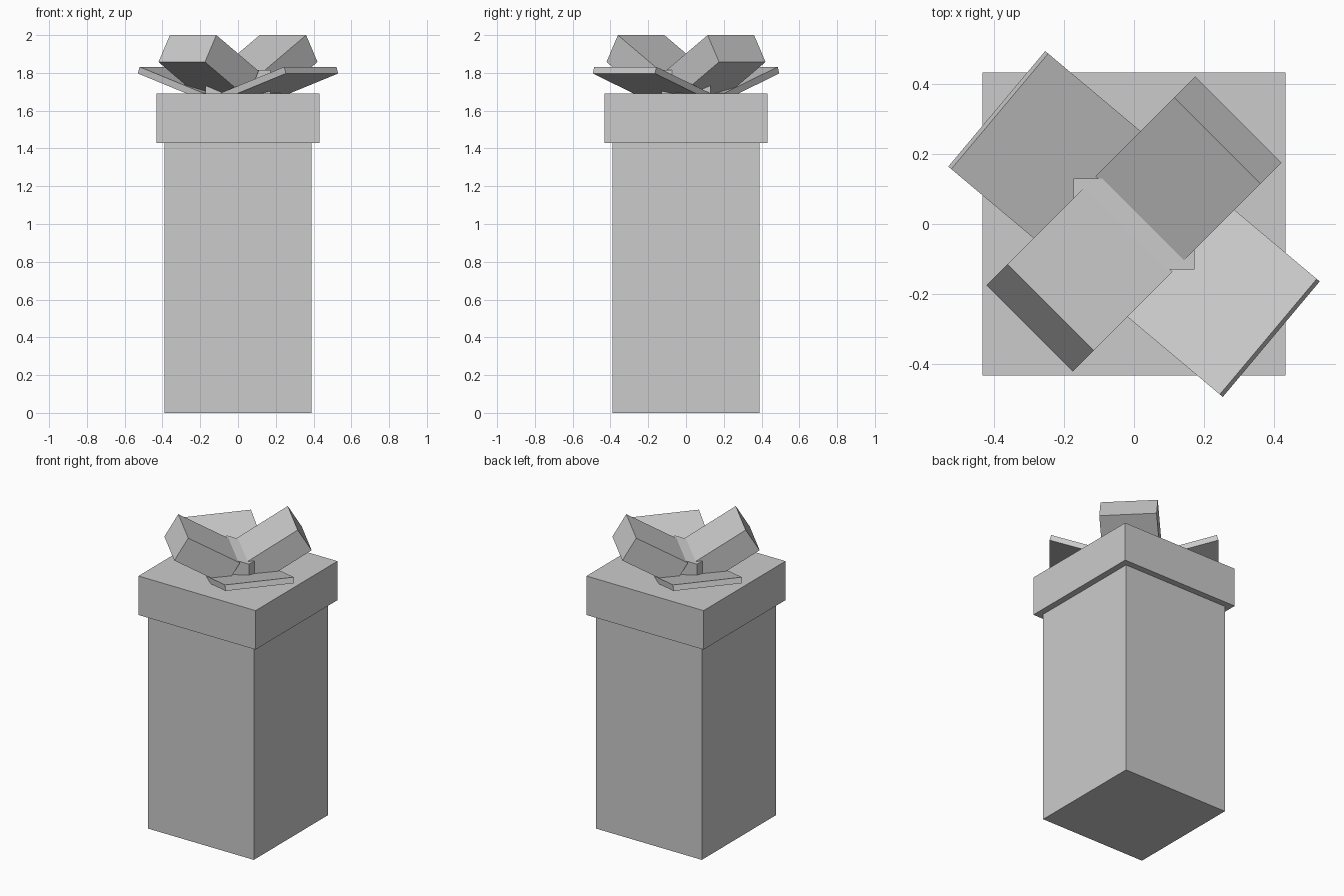
import bpy
import bmesh
from math import radians
from mathutils import Matrix, Vector

default = bpy.data.objects.get("Cube")
if default:
    bpy.data.objects.remove(default, do_unlink=True)

# One plain grey for the whole gift
GREY = (0.6, 0.6, 0.6, 1.0)
grey = bpy.data.materials.new("plain_grey")
grey.use_nodes = True
grey.diffuse_color = GREY
grey.node_tree.nodes["Principled BSDF"].inputs["Base Color"].default_value = GREY


def add_block(name, size, matrix):
    """Flat-sided block of the given size, placed by a matrix."""
    mesh = bpy.data.meshes.new(name)
    bm = bmesh.new()
    bmesh.ops.create_cube(bm, size=1.0, matrix=matrix @ Matrix.Diagonal((*size, 1.0)))
    bm.to_mesh(mesh)
    bm.free()
    mesh.materials.append(grey)
    obj = bpy.data.objects.new(name, mesh)
    bpy.context.collection.objects.link(obj)
    return obj


def upright(name, width, depth, bottom, top):
    centre = Matrix.Translation((0, 0, (bottom + top) / 2))
    return add_block(name, (width, depth, top - bottom), centre)


def bow_piece(name, heading, pitch, tip, size):
    """Tilted slab whose upper outer edge lies at tip = (radius, height)."""
    length, width, thick = size
    place = (Matrix.Rotation(radians(heading), 4, "Z")
             @ Matrix.Translation((tip[0], 0, tip[1]))
             @ Matrix.Rotation(radians(-pitch), 4, "Y")
             @ Matrix.Translation(Vector((-length / 2, 0, -thick / 2))))
    return add_block(name, size, place)


# Box, overhanging lid and the knot of the bow
upright("box", 0.78, 0.78, 0.0, 1.43)
upright("lid", 0.864, 0.864, 1.43, 1.69)
upright("bow_knot", 0.344, 0.26, 1.69, 1.815)

# Opposite pairs of thick loops and thin ribbon ends
for side, turn in (("back", 0), ("front", 180)):
    bow_piece(side + "_bow_loop", 45 + turn, 31, (0.336, 2.0), (0.37, 0.348, 0.166))
    bow_piece(side + "_ribbon_end", 140 + turn, 17.5, (0.5, 1.832), (0.46, 0.43, 0.037))
